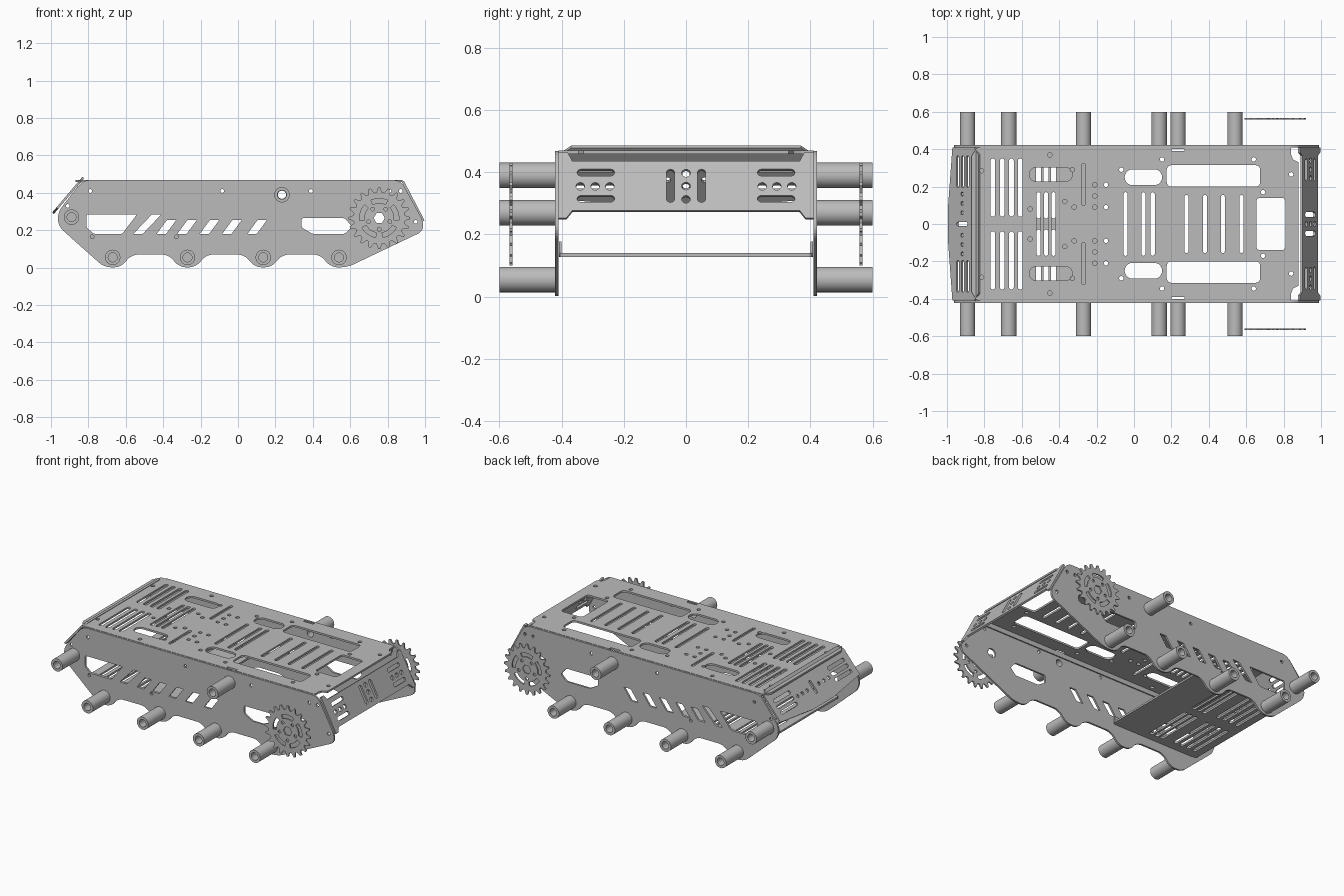
import bpy, bmesh, math
from mathutils import Vector, Matrix

cube = bpy.data.objects.get("Cube")
if cube:
    bpy.data.objects.remove(cube)

steel = bpy.data.materials.new("grey metal")
steel.use_nodes = True
steel.diffuse_color = (0.5, 0.5, 0.5, 1)
steel.node_tree.nodes["Principled BSDF"].inputs["Base Color"].default_value = (0.5, 0.5, 0.5, 1)

X, Y, Z = Vector((1, 0, 0)), Vector((0, 1, 0)), Vector((0, 0, 1))


def frame(origin, u, v):
    """Matrix placing a flat outline so its axes run along u and v."""
    u, v = Vector(u).normalized(), Vector(v).normalized()
    m = Matrix((u, v, u.cross(v))).transposed().to_4x4()
    m.translation = origin
    return m


def fillet(pts, r, steps=5):
    """Round every corner of a polygon."""
    pts = [Vector(p) for p in pts]
    out = []
    for i, p in enumerate(pts):
        a, b = pts[i - 1] - p, pts[(i + 1) % len(pts)] - p
        d = min(r, a.length * 0.49, b.length * 0.49)
        q, s = p + a.normalized() * d, p + b.normalized() * d
        for k in range(steps + 1):
            t = k / steps
            w = (1 - t) ** 2, 1.414 * t * (1 - t), t * t
            out.append((q * w[0] + p * w[1] + s * w[2]) / sum(w))
    return out


def box(x, y, w, h, r=1.0):
    """Rounded rectangle; the default radius gives a slot."""
    w, h = w / 2, h / 2
    return fillet([(x - w, y - h), (x + w, y - h), (x + w, y + h), (x - w, y + h)], min(r, w, h))


def ring(x, y, r, n=16):
    return [(x + r * math.cos(math.tau * i / n), y + r * math.sin(math.tau * i / n)) for i in range(n)]


def plate(name, loops, thick, matrix, smooth=False):
    """Extruded sheet: first loop is the outline, the rest are holes."""
    curve = bpy.data.curves.new(name, "CURVE")
    curve.dimensions = "2D"
    curve.fill_mode = "BOTH"
    curve.extrude = thick / 2
    for loop in loops:
        sp = curve.splines.new("POLY")
        sp.points.add(len(loop) - 1)
        for pt, co in zip(sp.points, loop):
            pt.co = (co[0], co[1], 0, 1)
        sp.use_cyclic_u = True
    tmp = bpy.data.objects.new(name + "_outline", curve)
    bpy.context.collection.objects.link(tmp)
    dg = bpy.context.evaluated_depsgraph_get()
    mesh = bpy.data.meshes.new_from_object(tmp.evaluated_get(dg))
    bpy.data.objects.remove(tmp)
    bm = bmesh.new()
    bm.from_mesh(mesh)
    bmesh.ops.remove_doubles(bm, verts=bm.verts, dist=0.0001)
    bmesh.ops.recalc_face_normals(bm, faces=bm.faces)
    bm.to_mesh(mesh)
    bm.free()
    mesh.materials.clear()
    mesh.materials.append(steel)
    obj = bpy.data.objects.new(name, mesh)
    obj.matrix_world = matrix
    bpy.context.collection.objects.link(obj)
    for p in mesh.polygons:
        p.use_smooth = False
    if smooth:
        bpy.ops.object.select_all(action="DESELECT")
        obj.select_set(True)
        bpy.context.view_layer.objects.active = obj
        bpy.ops.object.shade_smooth_by_angle(angle=math.radians(35))
    return obj


# Shared positions
T = 0.012
WHEELS = [0.54, 0.135, -0.27, -0.67]
TUBES = [(x, 0.055) for x in WHEELS] + [(-0.89, 0.27), (0.235, 0.39)]
HUB = (0.755, 0.265)

# Side plate outline with a rounded lobe at each lower tube
outline = [(-0.83, 0.468), (0.87, 0.468), (0.99, 0.25), (0.99, 0.195)]
for x in WHEELS:
    if x != WHEELS[0]:
        outline.append((x + 0.10, 0.07))
    outline += [(x + 0.045, 0.002), (x - 0.045, 0.002)]
    if x != WHEELS[-1]:
        outline.append((x - 0.10, 0.07))
outline += [(-0.96, 0.22), (-0.965, 0.295)]
side = [fillet(outline, 0.035)]

# Side plate windows, slanted slots and screw holes
side.append(fillet([(-0.81, 0.285), (-0.54, 0.285), (-0.62, 0.18), (-0.77, 0.18), (-0.81, 0.215)], 0.01))
side.append(fillet([(0.34, 0.265), (0.57, 0.265), (0.61, 0.22), (0.57, 0.18), (0.40, 0.18), (0.34, 0.215)], 0.01))
side.append(fillet([(-0.56, 0.18), (-0.51, 0.18), (-0.41, 0.285), (-0.46, 0.285)], 0.005))
for x in (-0.435, -0.325, -0.205, -0.085, 0.05):
    side.append(fillet([(x, 0.18), (x + 0.05, 0.18), (x + 0.105, 0.255), (x + 0.055, 0.255)], 0.005))
for x in (-0.79, -0.085, 0.39, 0.81, 0.87):
    side.append(ring(x, 0.41, 0.01))
for x, z in ((-0.78, 0.165), (-0.33, 0.165), (0.95, 0.245), (-0.91, 0.33)):
    side.append(ring(x, z, 0.01))
side += [ring(*HUB, 0.03), ring(0.235, 0.39, 0.022)]

# Sprocket with teeth, curved windows, hex bore and bolt holes
TEETH = 20
gear = []
for i in range(TEETH):
    for off, r in ((-0.36, 0.138), (-0.24, 0.148), (-0.11, 0.165), (0.11, 0.165), (0.24, 0.148), (0.36, 0.138)):
        a = math.tau * (i + off) / TEETH
        gear.append((r * math.cos(a), r * math.sin(a)))
sprocket = [gear, ring(0, 0, 0.03, 6)]
for i in range(5):
    mid = math.tau * (i + 0.25) / 5
    arc = [mid + 0.44 * (k / 4 - 1) for k in range(9)]
    sprocket.append([(0.105 * math.cos(a), 0.105 * math.sin(a)) for a in arc]
                    + [(0.08 * math.cos(a), 0.08 * math.sin(a)) for a in reversed(arc)])
    a = mid + math.pi / 5
    sprocket.append(ring(0.06 * math.cos(a), 0.06 * math.sin(a), 0.01, 10))

# Both sides: plate, axle tubes, sprocket, folded lips
for s, word in ((-1, "front"), (1, "back")):
    plate(word + "_side_plate", side, T, frame((0, s * 0.416, 0), X, Z))
    for i, (x, z) in enumerate(TUBES):
        plate(f"{word}_axle_tube_{i + 1}", [ring(0, 0, 0.041, 32), ring(0, 0, 0.024, 32)], 0.18,
              frame((x, s * 0.51, z), X, Z), True)
    plate(word + "_sprocket", sprocket, 0.01, frame((HUB[0], s * 0.563, HUB[1]), X, Z))
    plate(word + "_top_lip", [box(0, 0.445, 1.66, 0.035, 0.005)], 0.008, frame((0, s * 0.405, 0), X, Z))
    plate(word + "_bottom_lip", [box(-0.49, 0.153, 0.6, 0.05, 0.005)], 0.008, frame((0, s * 0.405, 0), X, Z))

# Top deck with its slots, windows and screw holes
half = [(0.88, 0.33), (0.85, 0.345), (0.84, 0.37), (0.84, 0.41), (0.27, 0.41), (0.27, 0.39),
        (0.20, 0.39), (0.20, 0.41), (-0.84, 0.41), (-0.87, 0.36)]
deck = [half + [(x, -y) for x, y in reversed(half)]]
deck.append(box(0.732, 0, 0.155, 0.28, 0.02))
for x in (-0.51, -0.47, -0.43, -0.045, 0.05, 0.1):
    deck.append(box(x, 0, 0.022, 0.34))
for x in (0.28, 0.38, 0.475, 0.575):
    deck.append(box(x, 0, 0.022, 0.31))
SCREWS = [(-0.45, 0.37), (-0.815, 0.285), (-0.33, 0.29), (-0.21, 0.21), (-0.15, 0.21), (-0.21, 0.15),
          (-0.21, 0.09), (-0.15, 0.09), (-0.37, 0.12), (-0.32, 0.09), (-0.068, 0.29), (0.15, 0.345),
          (0.64, 0.345), (0.84, 0.265), (0.69, 0.17), (-0.555, 0.08)]
REAR_SLOTS = (-0.755, -0.705, -0.655, -0.608)
for s in (-1, 1):
    for x in REAR_SLOTS:
        deck.append(box(x, s * 0.195, 0.025, 0.31))
    deck.append(box(-0.445, s * 0.265, 0.23, 0.075))
    deck.append(box(-0.27, s * 0.212, 0.02, 0.225))
    deck.append(box(0.05, s * 0.25, 0.2, 0.085))
    deck.append(box(0.425, s * 0.257, 0.5, 0.115, 0.025))
    deck += [ring(x, s * y, 0.012, 12) for x, y in SCREWS]
plate("top_deck", deck, T, frame((0, 0, 0.464), X, Y))

# Belly plate under one half of the hull
belly = [box(-0.5, 0, 0.64, 0.81, 0.01)]
for s in (-1, 1):
    belly += [box(x, s * 0.195, 0.025, 0.31) for x in REAR_SLOTS]
    belly += [box(x, s * 0.195, 0.026, 0.33) for x in (-0.51, -0.47, -0.43)]
plate("belly_plate", belly, T, frame((0, 0, 0.134), X, Y))

# Sloping end panel beside the sprockets
end = [[(-0.41, 0), (-0.385, 0), (-0.365, 0.028), (0.365, 0.028), (0.385, 0), (0.41, 0),
        (0.41, 0.237), (0.38, 0.237), (0.365, 0.206), (-0.365, 0.206), (-0.38, 0.237), (-0.41, 0.237)]]
for s in (-1, 1):
    end += [box(s * 0.29, v, 0.12, 0.024) for v in (0.07, 0.165)]
    end += [ring(s * y, 0.115, 0.014, 12) for y in (0.245, 0.292, 0.34)]
    end.append(box(s * 0.05, 0.117, 0.026, 0.12))
end += [ring(0, v, 0.014, 12) for v in (0.068, 0.116, 0.163)]
plate("sprocket_end_panel", end, T, frame((0.992, 0, 0.25), Y, (-0.115, 0, 0.22)))

# Sloping end panel at the opposite end, with a shallow point
nose = [[(-0.41, 0), (-0.37, 0.035), (0.37, 0.035), (0.41, 0), (0.41, -0.18),
         (0.1, -0.215), (-0.1, -0.215), (-0.41, -0.18)]]
for s in (-1, 1):
    nose += [box(s * 0.28, v, 0.17, 0.022) for v in (-0.055, -0.095, -0.135)]
    nose += [ring(s * y, -0.1, 0.011, 10) for y in (0.06, 0.11, 0.16)]
nose += [box(0, -0.1, 0.022, 0.09)]
plate("nose_end_panel", nose, T, frame((-0.85, 0, 0.455), -Y, (0.14, 0, 0.165)))
